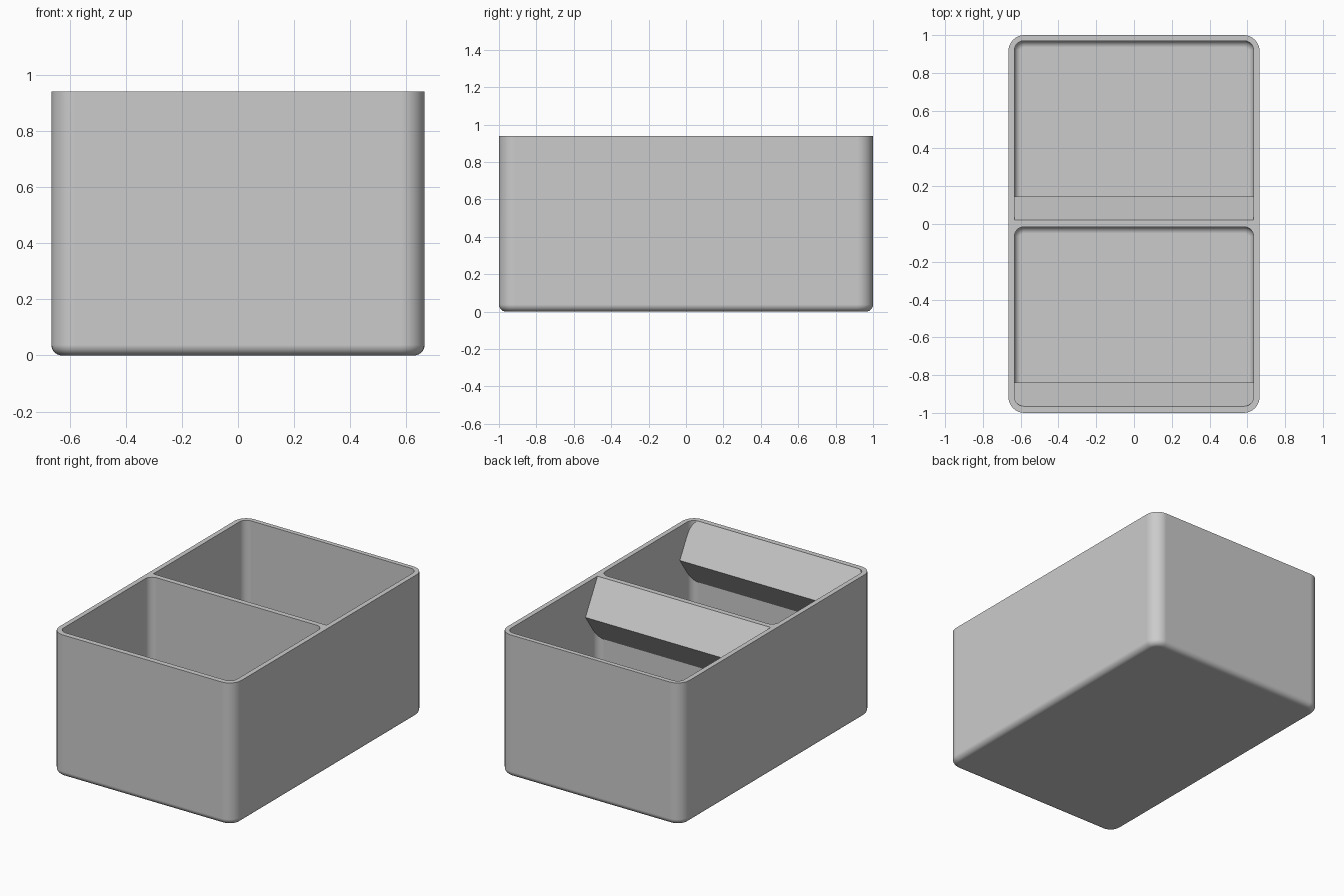
import bpy, bmesh, math

if "Cube" in bpy.data.objects:
    bpy.data.objects.remove(bpy.data.objects["Cube"])

grey = bpy.data.materials.new("plain grey")
grey.use_nodes = True
grey.diffuse_color = (0.6, 0.6, 0.6, 1)
grey.node_tree.nodes["Principled BSDF"].inputs["Base Color"].default_value = (0.6, 0.6, 0.6, 1)

HEIGHT = 0.94
HALF_X, HALF_Y = 0.665, 1.0
POCKET_X = 0.633
STEPS = 8


def finish(name, bm):
    bmesh.ops.recalc_face_normals(bm, faces=bm.faces)
    mesh = bpy.data.meshes.new(name)
    bm.to_mesh(mesh)
    bm.free()
    mesh.materials.append(grey)
    obj = bpy.data.objects.new(name, mesh)
    bpy.context.collection.objects.link(obj)
    return obj


def rounded_ring(bm, hx, y0, y1, z, r):
    """Rounded rectangle of vertices at height z."""
    verts = []
    corners = [(hx - r, y1 - r), (r - hx, y1 - r), (r - hx, y0 + r), (hx - r, y0 + r)]
    for quarter, (cx, cy) in enumerate(corners):
        for i in range(STEPS + 1):
            a = (quarter + i / STEPS) * math.pi / 2
            verts.append(bm.verts.new((cx + r * math.cos(a), cy + r * math.sin(a), z)))
    return verts


def tub(name, hx, y0, y1, z0, z1, r, fillet):
    """Solid block with rounded upright corners and a filleted bottom edge."""
    bm = bmesh.new()
    rings = []
    for i in range(STEPS + 1):
        a = i / STEPS * math.pi / 2
        inset = fillet * (1 - math.sin(a))
        z = z0 + fillet * (1 - math.cos(a))
        rings.append(rounded_ring(bm, hx - inset, y0 + inset, y1 - inset, z, r - inset))
    rings.append(rounded_ring(bm, hx, y0, y1, z1, r))
    for low, high in zip(rings, rings[1:]):
        for i in range(len(low)):
            j = (i + 1) % len(low)
            bm.faces.new((low[i], low[j], high[j], high[i]))
    bm.faces.new(rings[0])
    bm.faces.new(rings[-1])
    return finish(name, bm)


def prism(name, hx, profile):
    """Extrude a y-z profile along x, symmetric about the middle."""
    bm = bmesh.new()
    face = bm.faces.new([bm.verts.new((-hx, y, z)) for y, z in profile])
    new = bmesh.ops.extrude_face_region(bm, geom=[face])["geom"]
    moved = [v for v in new if isinstance(v, bmesh.types.BMVert)]
    bmesh.ops.translate(bm, verts=moved, vec=(2 * hx, 0, 0))
    return finish(name, bm)


def cut(target, cutter):
    mod = target.modifiers.new("cut", "BOOLEAN")
    mod.operation = "DIFFERENCE"
    mod.solver = "EXACT"
    mod.object = cutter
    bpy.context.view_layer.objects.active = target
    bpy.ops.object.modifier_apply(modifier=mod.name)
    bpy.data.objects.remove(cutter)


# Outer box
box = tub("divided_box", HALF_X, -HALF_Y, HALF_Y, 0, HEIGHT, 0.085, 0.038)

# Two compartments, each with a sloping ledge on its front wall
for label, front, back in (("front", -0.965, -0.015), ("back", 0.02, 0.97)):
    cut(box, tub(label + "_pocket", POCKET_X, front, back, 0.04, HEIGHT + 0.1, 0.05, 0.035))
    prism(label + "_ledge", POCKET_X + 0.004,
          [(front, HEIGHT - 0.002), (front + 0.125, 0.715), (front, 0.535),
           (front - 0.01, 0.535), (front - 0.01, HEIGHT - 0.01)])

# Square upper corners where the back ledge meets the divider
cut(box, prism("corner_cutter", POCKET_X,
               [(0.02, 0.82), (0.08, 0.82), (0.08, HEIGHT + 0.1), (0.02, HEIGHT + 0.1)]))

# Soft fillets, crisp rims
bpy.ops.object.select_all(action="DESELECT")
box.select_set(True)
bpy.context.view_layer.objects.active = box
bpy.ops.object.shade_smooth_by_angle(angle=math.radians(30))
weighted = box.modifiers.new("even_shading", "WEIGHTED_NORMAL")
weighted.keep_sharp = True
